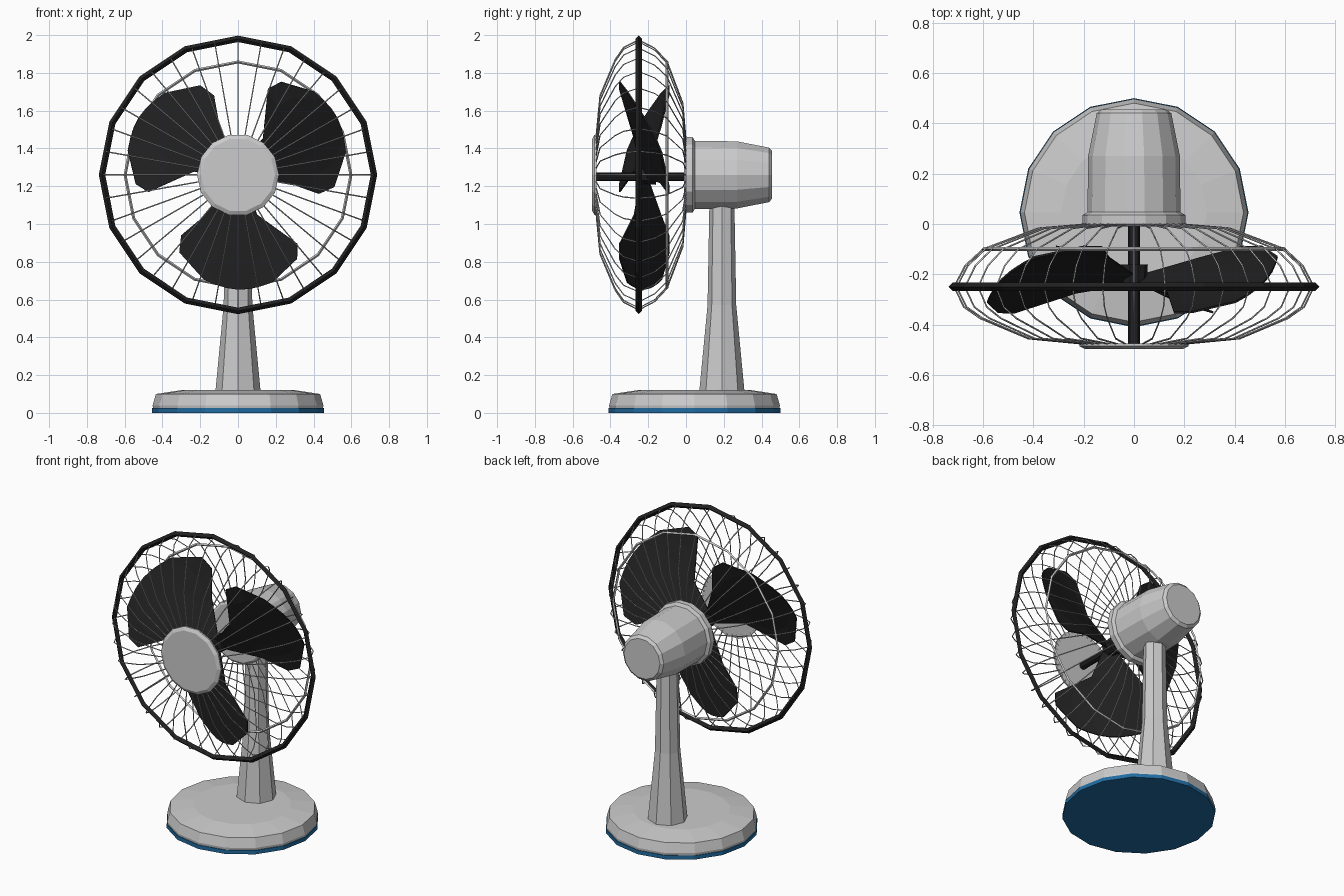
import bpy, bmesh
from math import sin, cos, pi, radians
from mathutils import Matrix, Vector

if "Cube" in bpy.data.objects:
    bpy.data.objects.remove(bpy.data.objects["Cube"])

CZ = 1.26  # height of the fan axis


def material(name, rgb):
    m = bpy.data.materials.new(name)
    m.diffuse_color = (*rgb, 1)
    m.use_nodes = True
    m.node_tree.nodes["Principled BSDF"].inputs["Base Color"].default_value = m.diffuse_color
    return m


BLACK = material("black_plastic", (0.015, 0.015, 0.015))
BLUE = material("blue_rubber", (0.015, 0.15, 0.36))


def finish(bm, name, mat=None):
    bmesh.ops.recalc_face_normals(bm, faces=bm.faces)
    me = bpy.data.meshes.new(name)
    bm.to_mesh(me)
    bm.free()
    ob = bpy.data.objects.new(name, me)
    bpy.context.collection.objects.link(ob)
    if mat:
        me.materials.append(mat)
    return ob


def lathe(name, profile, sides, along_y=False, centre=(0, 0, 0), mat=None, closed=False):
    """Revolve (radius, position) points round z, or round y."""
    bm = bmesh.new()
    rings = []
    for r, h in profile:
        ring = []
        for i in range(sides):
            a = 2 * pi * i / sides
            p = (r * cos(a), h, r * sin(a)) if along_y else (r * cos(a), r * sin(a), h)
            ring.append(bm.verts.new(Vector(p) + Vector(centre)))
        rings.append(ring)
    pairs = list(zip(rings, rings[1:]))
    if closed:
        pairs.append((rings[-1], rings[0]))
    else:
        bm.faces.new(rings[0])
        bm.faces.new(rings[-1])
    for a, b in pairs:
        for i in range(sides):
            j = (i + 1) % sides
            bm.faces.new((a[i], a[j], b[j], b[i]))
    return finish(bm, name, mat)


def hoop(name, radius, y, t, mat=None):
    section = [(radius + t, y), (radius, y + t), (radius - t, y), (radius, y - t)]
    return lathe(name, section, 16, True, (0, 0, CZ), mat, closed=True)


# Stand
lathe("base_foot", [(0.455, 0), (0.455, 0.025)], 16, centre=(0, 0.045, 0), mat=BLUE)
lathe("base", [(0.45, 0.025), (0.452, 0.04), (0.435, 0.1), (0.29, 0.122)], 16,
      centre=(0, 0.045, 0))
lathe("neck", [(0.12, 0.11), (0.076, 0.57), (0.066, 1.12)], 8, centre=(0, 0.19, 0))

# Motor housing, front cap and shaft
axis = (0, 0, CZ)
lathe("motor_housing", [(0.19, -0.01), (0.205, 0), (0.205, 0.035), (0.185, 0.047),
                        (0.182, 0.27), (0.148, 0.44), (0.13, 0.455)], 14, True, axis)
lathe("front_cap", [(0.217, -0.475), (0.217, -0.485), (0.195, -0.497)], 14, True, axis)
lathe("shaft", [(0.023, -0.478), (0.023, 0)], 8, True, (0, 0, 1.25), BLACK)
lathe("blade_hub", [(0.05, -0.235), (0.055, -0.16)], 10, True, axis, BLACK)

# Cage hoops
hoop("outer_hoop", 0.72, -0.25, 0.017, BLACK)
hoop("rear_hoop", 0.598, -0.1, 0.008)

# Cage wires, repeated round the axis
wire_path = [(0.18, -0.478), (0.42, -0.455), (0.61, -0.375), (0.675, -0.33), (0.715, -0.25),
             (0.67, -0.165), (0.6, -0.1), (0.38, -0.017), (0.18, 0)]
cu = bpy.data.curves.new("cage_wires", "CURVE")
cu.dimensions = "3D"
cu.bevel_depth = 0.0035
cu.bevel_resolution = 0
for k in range(36):
    a = radians(10 * k)
    s = cu.splines.new("POLY")
    s.points.add(len(wire_path) - 1)
    for p, (r, y) in zip(s.points, wire_path):
        p.co = (r * sin(a), y, CZ + r * cos(a), 1)
bpy.context.collection.objects.link(bpy.data.objects.new("cage_wires", cu))

# Blades: rows of (left x, left z, right x, right z, bow) from root to tip
rows = [(-0.04, -0.03, 0.04, -0.03, 0), (-0.17, -0.21, 0.10, -0.21, 0),
        (-0.30, -0.32, 0.315, -0.365, 0), (-0.31, -0.41, 0.312, -0.445, 0.03),
        (-0.18, -0.555, 0.18, -0.57, 0.045)]
N = 6
for k in range(3):
    bm = bmesh.new()
    grid = []
    for x0, z0, x1, z1, bow in rows:
        line = []
        for i in range(N + 1):
            t = i / N
            x = x0 + (x1 - x0) * t
            z = z0 + (z1 - z0) * t - bow * sin(pi * t)
            y = -0.22 - 0.132 * sin(x / 0.32 * 1.25) / sin(1.25)
            line.append(bm.verts.new((x, y, z)))
        grid.append(line)
    for a, b in zip(grid, grid[1:]):
        for i in range(N):
            bm.faces.new((a[i], a[i + 1], b[i + 1], b[i]))
    bm.transform(Matrix.Translation((0, 0, CZ)) @ Matrix.Rotation(2 * pi * k / 3, 4, "Y"))
    blade = finish(bm, f"blade_{k + 1}", BLACK)
    mod = blade.modifiers.new("thickness", "SOLIDIFY")
    mod.thickness = 0.008
    mod.offset = 0
